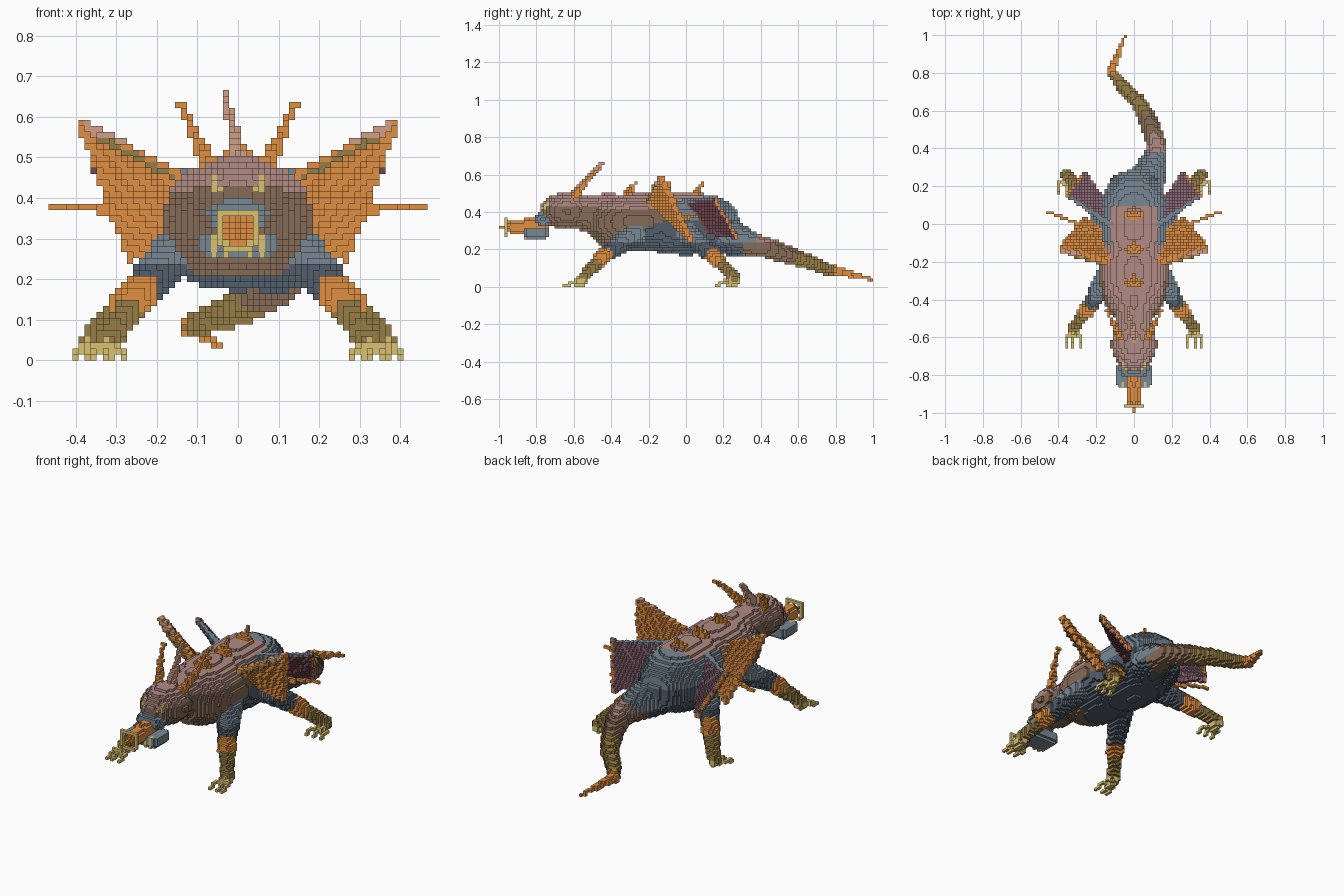
import bpy, bmesh, math
from mathutils import Vector

cube = bpy.data.objects.get("Cube")
if cube:
    bpy.data.objects.remove(cube)

V = 2 / 135  # edge of one block
SRGB = {
    "orange": (224, 143, 66), "mauve": (177, 139, 131), "brown": (134, 107, 86),
    "slate": (120, 136, 148), "dark_slate": (82, 95, 108), "olive": (150, 125, 69),
    "tan": (218, 194, 114), "plum": (148, 110, 123), "maroon": (112, 70, 78),
    "rose": (210, 160, 135),
}


def linear(c):
    c /= 255
    return c / 12.92 if c < 0.04045 else ((c + 0.055) / 1.055) ** 2.4


MATS = {}
for name, rgb in SRGB.items():
    m = bpy.data.materials.new(name)
    m.use_nodes = True
    m.diffuse_color = (*[linear(c) for c in rgb], 1)
    bsdf = m.node_tree.nodes["Principled BSDF"]
    bsdf.inputs["Base Color"].default_value = m.diffuse_color
    bsdf.inputs["Roughness"].default_value = 0.9
    MATS[name] = m
NAMES = list(MATS)
cells = {}  # block index -> (part, colour)


def key(p):
    return round(p[0] / V), round(p[1] / V), max(0, math.floor(p[2] / V))


def place(k):
    return Vector((k[0] * V, k[1] * V, (k[2] + 0.5) * V))


def put(part, k, colour):
    cells[k] = (part, colour if isinstance(colour, str) else colour(place(k)))


def blob(part, c, r, colour, power=2):
    lo = key([a - b for a, b in zip(c, r)])
    hi = key([a + b for a, b in zip(c, r)])
    for i in range(lo[0], hi[0] + 1):
        for j in range(lo[1], hi[1] + 1):
            for k in range(lo[2], hi[2] + 1):
                p = place((i, j, k))
                if sum(abs((a - b) / s) ** power for a, b, s in zip(p, c, r)) <= 1:
                    put(part, (i, j, k), colour)


def limb(part, path, colour):
    """Tapered rod through points (x, y, z, radius)."""
    for a, b in zip(path, path[1:]):
        a, b = Vector(a), Vector(b)
        n = max(1, math.ceil((b - a).length / V * 1.5))
        for s in range(n + 1):
            p = a.lerp(b, s / n)
            put(part, key(p), colour)
            if p[3] > V * 0.7:
                blob(part, p[:3], [p[3]] * 3, colour)


def sheet(part, quad, colour, n=60):
    a, b, c, d = map(Vector, quad)
    for s in range(n + 1):
        for t in range(n + 1):
            put(part, key(a.lerp(b, s / n).lerp(d.lerp(c, s / n), t / n)), colour)


def flip(pts, side):
    return [(p[0] * side, *p[1:]) for p in pts]


# Colour rules
def hip_colour(p):
    if p.z > 0.465 and p.y < 0.1:
        return "mauve"
    return "slate" if p.z > 0.36 else "dark_slate"


def chest_colour(p):
    if p.z > 0.42:
        return "mauve"
    if p.z < 0.205 or p.z < 0.3 + (p.y + 0.25) * 0.4 and p.y > -0.3:
        return "dark_slate"
    return "brown"


def head_colour(p):
    return "mauve" if p.z > 0.425 else "brown"


def tail_colour(p):
    if p.y < 0.38 and (p.z > 0.24 or p.y < 0.3):
        return "slate" if p.z > 0.24 else "dark_slate"
    if p.y < 0.58:
        return "mauve" if p.z > 0.235 else "brown"
    return "olive" if p.y < 0.79 else "orange"


# Tail
limb("tail", [(0.02, 0.15, 0.3, 0.12), (0.08, 0.26, 0.255, 0.09), (0.115, 0.36, 0.225, 0.063),
              (0.12, 0.42, 0.213, 0.054), (0.08, 0.54, 0.172, 0.05), (0.02, 0.65, 0.135, 0.041),
              (-0.07, 0.74, 0.1, 0.034), (-0.12, 0.81, 0.085, 0.025),
              (-0.085, 0.9, 0.062, 0.015), (-0.05, 0.99, 0.042, 0.009)], tail_colour)

# Trunk and head
blob("hips", (0, 0.0, 0.335), (0.177, 0.285, 0.165), hip_colour, 2.5)
blob("chest", (0, -0.25, 0.345), (0.183, 0.29, 0.155), chest_colour, 2.25)
limb("neck", [(0, -0.4, 0.385, 0.115), (0, -0.55, 0.395, 0.095)], head_colour)
blob("head", (0, -0.635, 0.405), (0.12, 0.145, 0.1), head_colour)

# Muzzle, jaw, snout and ring
blob("upper_muzzle", (0, -0.765, 0.36), (0.075, 0.045, 0.035), "slate", 3)
blob("lower_jaw", (0, -0.8, 0.285), (0.09, 0.06, 0.027), "slate", 12)
limb("snout", [(0, -0.78, 0.33, 0.042), (0, -0.93, 0.32, 0.036), (0, -0.95, 0.32, 0.02),
               (0, -0.995, 0.32, 0.004)], "orange")
for step in range(60):
    a = math.tau * step / 60
    x = max(-0.046, min(0.046, 0.052 * math.cos(a)))
    z = max(-0.05, min(0.05, 0.055 * math.sin(a)))
    put("snout_ring", key((x, -0.958, 0.32 + z)), "tan")

# Back spines
for y in (0.05, -0.13, -0.31):
    blob("back_spine", (0, y, 0.5), (0.05, 0.025, 0.018), "orange")
    limb("back_spine", [(0, y, 0.5, 0.022), (0, y + 0.04, 0.555, 0.008)], "orange")
limb("centre_horn", [(0, -0.6, 0.49, 0.024), (-0.012, -0.54, 0.56, 0.016),
                     (-0.03, -0.45, 0.662, 0.008)], "rose")

for side, tag in ((1, "left"), (-1, "right")):
    # Face details and horns
    limb(tag + "_brow", flip([(0.045, -0.765, 0.425, 0), (0.06, -0.755, 0.425, 0),
                              (0.06, -0.74, 0.445, 0)], side), "tan")
    for x, y in ((0.06, -0.86), (0.03, -0.86), (0.06, -0.845)):
        limb(tag + "_tooth", flip([(x, y, 0.262, 0), (x, y, 0.3, 0)], side), "tan")
    limb(tag + "_horn", flip([(0.07, -0.6, 0.48, 0.022), (0.105, -0.54, 0.55, 0.014),
                              (0.142, -0.46, 0.635, 0.008)], side), "orange")

    # Legs: hip, knee, ankle, toe
    for leg, hip, knee, ankle, toe in (
            ("front", (0.135, -0.265, 0.285), (0.235, -0.435, 0.172), (0.32, -0.55, 0.05), -0.645),
            ("rear", (0.13, 0.0, 0.29), (0.25, 0.145, 0.165), (0.36, 0.26, 0.05), 0.16)):
        mid = [a + (b - a) * 0.22 for a, b in zip(knee, ankle)]
        limb(f"{tag}_{leg}_thigh", flip([(*hip, 0.063), (*knee, 0.042)], side),
             lambda p: "slate" if p.z > 0.23 else "dark_slate")
        limb(f"{tag}_{leg}_shin", flip([(*mid, 0.037), (*ankle, 0.03)], side), "olive")
        limb(f"{tag}_{leg}_knee", flip([(*knee, 0.043), (*mid, 0.043)], side), "orange")
        x, y, z = ankle
        limb(f"{tag}_{leg}_foot", flip([(x, y, 0.032, 0.026), (x, y - 0.035, 0.028, 0.024)],
                                       side), "tan")
        for dx in (-0.042, 0, 0.042):
            limb(f"{tag}_{leg}_claw", flip([(x, y - 0.02, 0.035, 0.009),
                                            (x + dx, y - 0.05, 0.025, 0.011),
                                            (x + dx, toe, 0.008, 0)], side), "tan")

    # Front wing: membrane, bones, stripe and spike
    root, tip = (0.14, -0.2, 0.45), (0.385, -0.14, 0.585)
    low, inner = (0.265, 0.02, 0.25), (0.15, -0.06, 0.32)
    for back in (0, V):
        sheet(tag + "_front_wing", flip([(p[0], p[1] + back, p[2])
                                         for p in (root, tip, low, inner)], side), "orange")
    limb(tag + "_wing_bone", flip([(*root, 0.016), (*tip, 0.012)], side),
         lambda p: "rose" if p.z > 0.535 and abs(p.x) < 0.385 else "orange")
    limb(tag + "_trailing_bone", flip([(*tip, 0.012), (*low, 0.012)], side), "orange")
    limb(tag + "_wing_stripe", flip([(0.17, -0.205, 0.455, 0), (0.34, -0.165, 0.548, 0)], side),
         "olive")
    limb(tag + "_wing_spike", flip([(0.22, -0.03, 0.37, 0.012), (0.34, 0.02, 0.372, 0.011),
                                    (0.452, 0.062, 0.385, 0)], side), "orange")

    # Rear wing: membrane, slate bone and orange rim
    root, tip = (0.13, 0.0, 0.46), (0.35, 0.15, 0.475)
    low, inner = (0.26, 0.27, 0.265), (0.14, 0.1, 0.29)
    sheet(tag + "_rear_wing", flip([root, tip, low, inner], side), "plum")
    limb(tag + "_rear_wing_bone", flip([(*root, 0.018), (*tip, 0.008)], side), "slate")
    limb(tag + "_rear_wing_rim", flip([(*tip, 0.008), (*low, 0.008)], side), "orange")

# Turn the exposed block sides into one mesh per part
parts = {}
for k, (part, colour) in cells.items():
    parts.setdefault(part, []).append((k, colour))
for part, blocks in parts.items():
    bm = bmesh.new()
    seen = {}
    for k, colour in blocks:
        for axis, sign in [(a, s) for a in range(3) for s in (1, -1)]:
            near = list(k)
            near[axis] += sign
            if tuple(near) in cells:
                continue
            ring = []
            for du, dw in ((-1, -1), (1, -1), (1, 1), (-1, 1))[::sign]:
                off = [0, 0, 0]
                off[axis], off[(axis + 1) % 3], off[(axis + 2) % 3] = sign, du, dw
                corner = tuple(2 * a + b for a, b in zip(k, off))
                if corner not in seen:
                    seen[corner] = bm.verts.new(place(k) + Vector(off) * V / 2)
                ring.append(seen[corner])
            # The outer side of the rear wings is darker
            outer = sign * k[0] > 0 if axis == 0 else sign < 0
            shade = "maroon" if colour == "plum" and outer else colour
            bm.faces.new(ring).material_index = NAMES.index(shade)
    mesh = bpy.data.meshes.new(part)
    bm.to_mesh(mesh)
    bm.free()
    for m in MATS.values():
        mesh.materials.append(m)
    bpy.context.collection.objects.link(bpy.data.objects.new(part, mesh))
